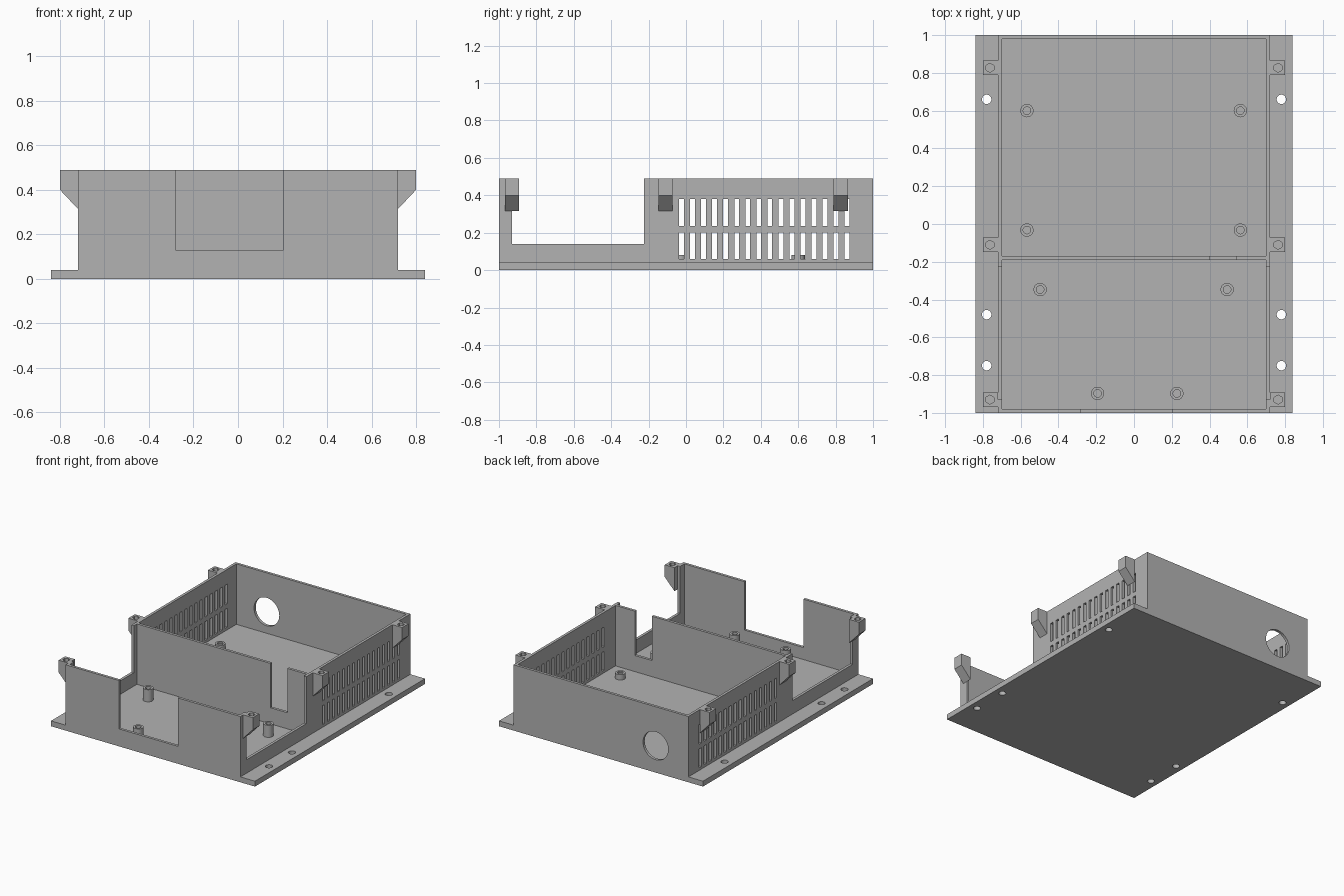
import bpy, bmesh, math
from mathutils import Matrix, Vector

old = bpy.data.objects.get("Cube")
if old:
    bpy.data.objects.remove(old, do_unlink=True)

grey = bpy.data.materials.new("plain grey")
grey.use_nodes = True
tone = (0.45, 0.45, 0.45, 1)
grey.diffuse_color = tone
grey.node_tree.nodes["Principled BSDF"].inputs["Base Color"].default_value = tone


def make(name, bm):
    bmesh.ops.recalc_face_normals(bm, faces=bm.faces)
    mesh = bpy.data.meshes.new(name)
    bm.to_mesh(mesh)
    bm.free()
    mesh.materials.append(grey)
    obj = bpy.data.objects.new(name, mesh)
    bpy.context.collection.objects.link(obj)
    return obj


def add_box(bm, lo, hi):
    lo, hi = Vector(lo), Vector(hi)
    mat = Matrix.Translation((lo + hi) / 2) @ Matrix.Diagonal((*(hi - lo), 1))
    bmesh.ops.create_cube(bm, size=1, matrix=mat)


def add_cylinder(bm, centre, radius, length, sides, turn=Matrix()):
    bmesh.ops.create_cone(bm, cap_ends=True, segments=sides, radius1=radius, radius2=radius,
                          depth=length, matrix=Matrix.Translation(centre) @ turn)


def box(name, lo, hi):
    bm = bmesh.new()
    add_box(bm, lo, hi)
    return make(name, bm)


def combine(target, tool, operation="DIFFERENCE"):
    mod = target.modifiers.new("cut", "BOOLEAN")
    mod.operation, mod.solver, mod.object = operation, "EXACT", tool
    bpy.context.view_layer.objects.active = target
    bpy.ops.object.modifier_apply(modifier=mod.name)
    bpy.data.objects.remove(tool, do_unlink=True)


def smooth(obj):
    bpy.ops.object.select_all(action="DESELECT")
    obj.select_set(True)
    bpy.context.view_layer.objects.active = obj
    bpy.ops.object.shade_smooth_by_angle(angle=math.radians(35))


FLOOR, TOP, WALL, INNER = 0.04, 0.49, 0.72, 0.70

# Base flange and walls in one body
body = box("enclosure_body", (-0.84, -1, 0), (0.84, 1, FLOOR))
combine(body, box("wall_block", (-WALL, -1, 0), (WALL, 1, TOP)), "UNION")

# Two compartments, leaving a divider between them
combine(body, box("rear_cavity", (-INNER, -0.17, FLOOR), (INNER, 0.98, 1)))
combine(body, box("front_cavity", (-INNER, -0.98, FLOOR), (INNER, -0.19, 1)))

# Openings in the front wall, the side walls and the divider
combine(body, box("front_opening", (-0.28, -1.1, 0.13), (0.205, -0.95, 1)))
combine(body, box("side_opening", (-1, -0.93, 0.14), (1, -0.225, 1)))
combine(body, box("divider_opening", (0.40, -0.21, 0.16), (0.54, -0.15, 1)))

# Round port in the back wall
bm = bmesh.new()
add_cylinder(bm, (-0.45, 1, 0.2), 0.104, 0.2, 40, Matrix.Rotation(math.pi / 2, 4, "X"))
combine(body, make("back_port", bm))

# Two rows of vents through both side walls
bm = bmesh.new()
for i in range(16):
    y = -0.024 + i * 0.059
    for low, high in ((0.06, 0.20), (0.235, 0.38)):
        add_box(bm, (-1, y - 0.013, low), (1, y + 0.013, high))
combine(body, make("vents", bm))

# Mounting holes in the flange
bm = bmesh.new()
for x in (-0.78, 0.78):
    for y in (0.66, -0.48, -0.75):
        add_cylinder(bm, (x, y, 0), 0.025, 0.3, 24)
combine(body, make("flange_holes", bm))
smooth(body)

# Lid screw brackets with tapered undersides
for side, label in ((-1, "right"), (1, "left")):
    for y, place in ((-0.93, "front"), (-0.11, "middle"), (0.827, "rear")):
        bm = bmesh.new()
        profile = [(WALL, TOP), (0.80, TOP), (0.80, 0.40), (WALL, 0.315)]
        face = bm.faces.new([bm.verts.new((side * x, y - 0.038, z)) for x, z in profile])
        grown = bmesh.ops.extrude_face_region(bm, geom=[face])["geom"]
        bmesh.ops.translate(bm, vec=(0, 0.076, 0),
                            verts=[v for v in grown if isinstance(v, bmesh.types.BMVert)])
        bracket = make(f"{place}_{label}_bracket", bm)
        bm = bmesh.new()
        add_cylinder(bm, (side * 0.763, y, TOP), 0.024, 0.16, 6)
        combine(bracket, make("screw_hole", bm))

# Hollow board standoffs
standoffs = [(x, y, 0.08) for x in (-0.567, 0.563) for y in (0.6, -0.032)]
standoffs += [(x, -0.347, 0.13) for x in (-0.497, 0.493)]
standoffs += [(x, -0.897, 0.13) for x in (-0.193, 0.227)]
for n, (x, y, top) in enumerate(standoffs, 1):
    bm = bmesh.new()
    add_cylinder(bm, (x, y, (FLOOR + top) / 2), 0.035, top - FLOOR, 28)
    post = make(f"standoff_{n}", bm)
    bm = bmesh.new()
    add_cylinder(bm, (x, y, top + FLOOR), 0.02, 2 * top - 0.02, 20)
    bmesh.ops.translate(bm, vec=(0, 0, 0.02), verts=bm.verts)
    combine(post, make("standoff_hole", bm))
    smooth(post)
